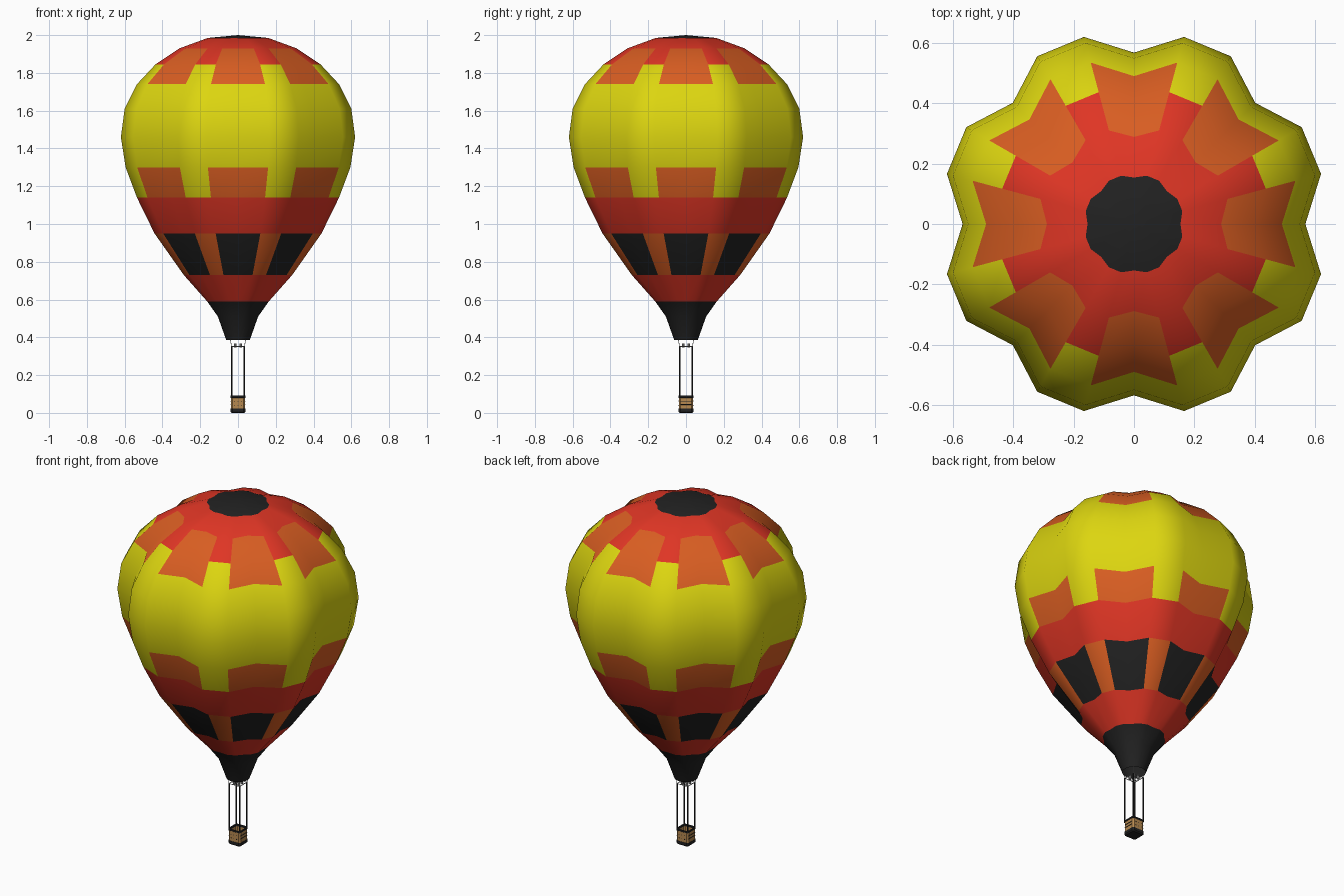
import bpy, bmesh, math
from mathutils import Vector

if "Cube" in bpy.data.objects:
    bpy.data.objects.remove(bpy.data.objects["Cube"])


def material(name, rgb):
    m = bpy.data.materials.new(name)
    m.diffuse_color = (*rgb, 1)
    m.use_nodes = True
    m.node_tree.nodes["Principled BSDF"].inputs["Base Color"].default_value = m.diffuse_color
    return m


yellow = material("yellow", (0.72, 0.67, 0.005))
red = material("red", (0.74, 0.036, 0.018))
orange = material("orange", (0.70, 0.112, 0.016))
black = material("black", (0.016, 0.016, 0.016))
tan = material("wicker_tan", (0.47, 0.25, 0.08))
grey = material("metal_grey", (0.40, 0.40, 0.40))


def finish(name, bm, mats, smooth=False):
    me = bpy.data.meshes.new(name)
    bmesh.ops.recalc_face_normals(bm, faces=bm.faces)
    bm.to_mesh(me)
    bm.free()
    for m in mats:
        me.materials.append(m)
    ob = bpy.data.objects.new(name, me)
    bpy.context.collection.objects.link(ob)
    for p in me.polygons:
        p.use_smooth = smooth
    return ob


# Envelope: rows of (height, ridge half-width, valley / ridge ratio)
ROWS = [(0.385, 0.060, 1.0), (0.51, 0.105, 0.98), (0.59, 0.163, 0.95),
        (0.73, 0.287, 0.92), (0.95, 0.442, 0.90), (1.14, 0.535, 0.89),
        (1.30, 0.595, 0.885), (1.46, 0.62, 0.885), (1.61, 0.60, 0.885),
        (1.74, 0.535, 0.885), (1.845, 0.437, 0.89), (1.93, 0.310, 0.90),
        (1.985, 0.160, 0.93)]
SIDES = 24  # eight gores, three panels each; every third rib is a valley


def panel_colour(z, by_valley):
    if z < 0.59 or z > 1.985:
        return 3
    if z < 0.73:
        return 1
    if z < 0.95:
        return 3 if by_valley else 2
    if z < 1.14:
        return 1
    if z < 1.30:
        return 2 if by_valley else 0
    if z < 1.74:
        return 0
    if z < 1.845:
        return 2 if by_valley else 0
    if z < 1.93:
        return 2 if by_valley else 1
    return 1


bm = bmesh.new()
rings = []
for z, half, ratio in ROWS:
    ring = []
    for k in range(SIDES):
        a = k * math.tau / SIDES
        r = half / math.cos(math.radians(15)) * (ratio if k % 3 == 0 else 1)
        ring.append(bm.verts.new((r * math.cos(a), r * math.sin(a), z)))
    rings.append(ring)
crown = bm.verts.new((0, 0, 2.0))
for i in range(len(ROWS)):
    z_top = ROWS[i + 1][0] if i + 1 < len(ROWS) else 2.0
    for k in range(SIDES):
        n = (k + 1) % SIDES
        if i + 1 < len(ROWS):
            f = bm.faces.new((rings[i][k], rings[i][n], rings[i + 1][n], rings[i + 1][k]))
        else:
            f = bm.faces.new((rings[i][k], rings[i][n], crown))
        f.material_index = panel_colour((ROWS[i][0] + z_top) / 2, k % 3 != 1)
finish("envelope", bm, [yellow, red, orange, black], smooth=True)


def tube(bm, a, b, r, sides=6):
    a, b = Vector(a), Vector(b)
    d = b - a
    new = bmesh.ops.create_cone(bm, cap_ends=True, segments=sides, radius1=r,
                                radius2=r, depth=d.length)["verts"]
    rot = d.to_track_quat('Z', 'Y').to_matrix()
    for v in new:
        v.co = rot @ v.co + (a + b) / 2


def square(h):
    return [(-h, -h), (h, -h), (h, h), (-h, h)]


def basket_shell(name, layers, mat, close=False):
    """Loft rounded-square rings given as (half size, z)."""
    bm = bmesh.new()
    loops = []
    for h, z in layers:
        c = h * 0.75
        pts = [(-c, -h), (c, -h), (h, -c), (h, c), (c, h), (-c, h), (-h, c), (-h, -c)]
        loops.append([bm.verts.new((x, y, z)) for x, y in pts])
    for lo, hi in zip(loops, loops[1:]):
        for k in range(8):
            bm.faces.new((lo[k], lo[(k + 1) % 8], hi[(k + 1) % 8], hi[k]))
    if close:
        bm.faces.new(loops[0])
        bm.faces.new(loops[-1])
    return finish(name, bm, [mat])


# Basket: dark padded base, wicker walls with inner floor, dark rim
basket_shell("basket_base", [(0.034, 0.0), (0.040, 0.006), (0.040, 0.022)], black, True)
basket_shell("basket_walls", [(0.038, 0.022), (0.038, 0.082), (0.033, 0.082),
                              (0.033, 0.024)], tan, False)
basket_shell("basket_rim", [(0.037, 0.079), (0.041, 0.082), (0.041, 0.089), (0.037, 0.092),
                            (0.032, 0.089), (0.032, 0.080)], black)

# Side straps and front / back step holes on the basket
bm = bmesh.new()
for s in (-1, 1):
    for z in (0.045, 0.062):
        tube(bm, (s * 0.038, -0.029, z), (s * 0.038, 0.029, z), 0.002)
    for x in (-0.018, 0, 0.018):
        for z in (0.040, 0.062):
            tube(bm, (x, s * 0.0375, z), (x, s * 0.0395, z), 0.0025)
finish("basket_fittings", bm, [black])

# Corner posts between basket and burner frame
bm = bmesh.new()
for x, y in square(0.034):
    tube(bm, (x, y, 0.08), (x, y, 0.352), 0.0042)
finish("corner_posts", bm, [black])

# Burner frame, cross bars and cables up to the envelope mouth
bm = bmesh.new()
c = square(0.034)
for i in range(4):
    a, b = c[i], c[(i + 1) % 4]
    tube(bm, (*a, 0.352), (*b, 0.352), 0.0022)
    tube(bm, (*a, 0.352), (a[0] * 1.2, a[1] * 1.2, 0.388), 0.0015)
for s in (-0.015, 0.015):
    tube(bm, (-0.034, s, 0.352), (0.034, s, 0.352), 0.0015)
finish("burner_frame", bm, [grey])

# Four burners
bm = bmesh.new()
for x, y in square(0.015):
    tube(bm, (x, y, 0.345), (x, y, 0.368), 0.007, 10)
finish("burners", bm, [grey], smooth=False)
